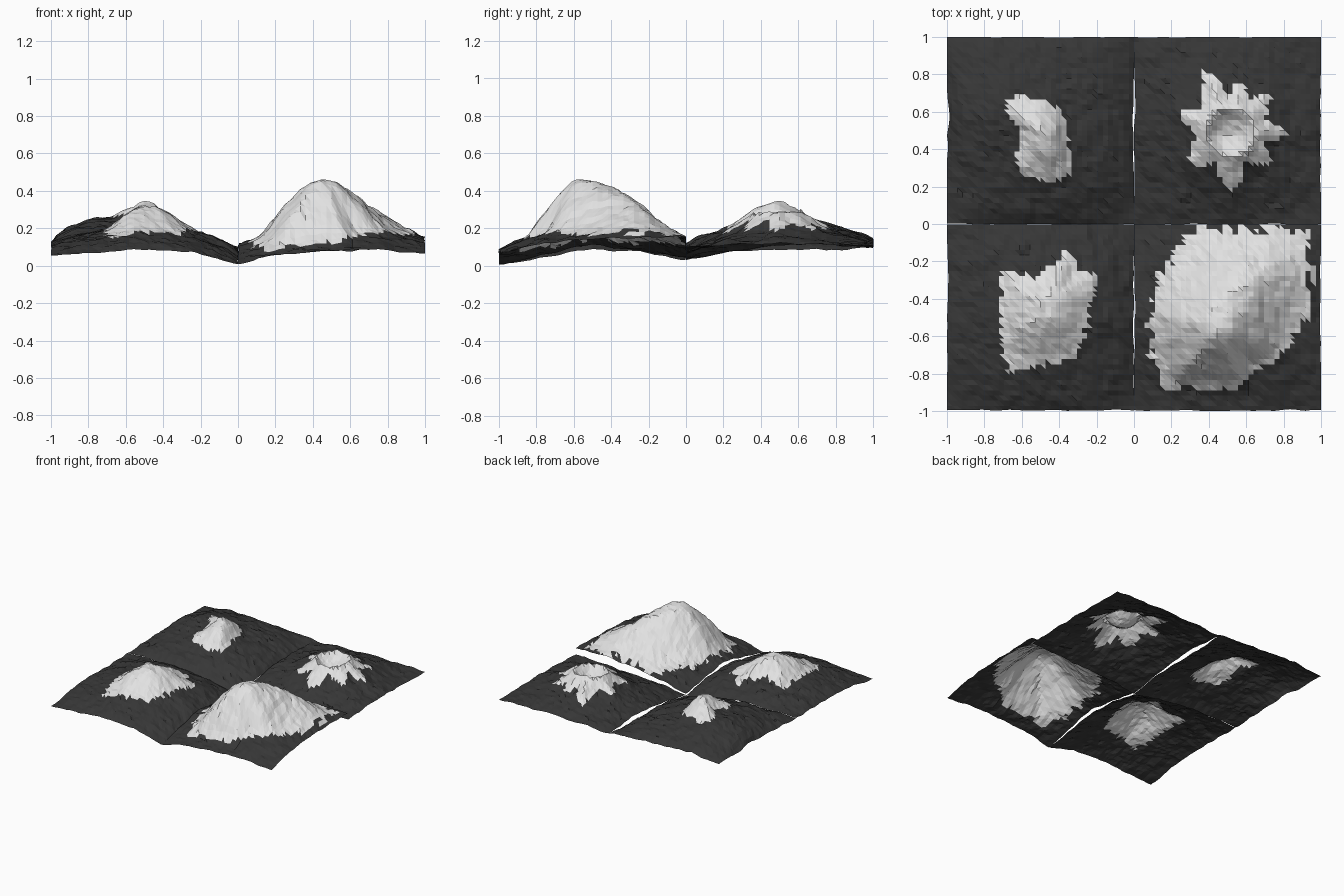
import bpy, math
from mathutils import noise, Vector

if "Cube" in bpy.data.objects:
    bpy.data.objects.remove(bpy.data.objects["Cube"])

N = 36  # cells per tile side


def material(name, v):
    m = bpy.data.materials.new(name)
    m.diffuse_color = (v, v, v, 1)
    m.use_nodes = True
    m.node_tree.nodes["Principled BSDF"].inputs["Base Color"].default_value = m.diffuse_color
    return m


ROCK = material("dark rock", 0.038)
SNOW = material("pale snow", 0.76)


def outline(pairs, ang):
    """Snow outline radius at an angle, interpolated round the circle."""
    ang %= 360
    loop = pairs + [(pairs[0][0] + 360, pairs[0][1])]
    for (a0, r0), (a1, r1) in zip(loop, loop[1:]):
        if a0 <= ang <= a1:
            return r0 + (r1 - r0) * (ang - a0) / (a1 - a0)
    return loop[0][1]


def edge(vals, t):
    """Smooth interpolation along five edge heights."""
    f = min(max(t, 0), 1) * 4
    i = min(int(f), 3)
    s = f - i
    s = s * s * (3 - 2 * s) * 0.5 + s * 0.5
    return vals[i] + (vals[i + 1] - vals[i]) * s


def rough(x, y, scale):
    return noise.noise(Vector((x * scale, y * scale, 3.7)))


def tile(name, x0, y0, south, north, west, east, centre, pairs, hill, cone,
         reach=1.15, widest=9, shoulder=None, crater=False):
    cx, cy = centre

    def polar(x, y):
        d = math.hypot(x - cx, y - cy)
        return d, outline(pairs, math.degrees(math.atan2(y - cy, x - cx)))

    def height(x, y):
        u, v = x - x0, y - y0
        # blend of the four edge profiles
        base = ((1 - v) * edge(south, u) + v * edge(north, u)
                + (1 - u) * edge(west, v) + u * edge(east, v)
                - (1 - u) * (1 - v) * south[0] - u * (1 - v) * south[4]
                - (1 - u) * v * north[0] - u * v * north[4])
        m = max(0, 16 * u * v * (1 - u) * (1 - v))
        d, r = polar(x, y)
        if crater:
            if d < 0.13:
                g = 0.5 + 0.5 * (d / 0.13) ** 2
            else:
                g = math.exp(-(d - 0.13) / 0.13)
                g += (r - 0.22) * 1.6 * math.exp(-((d - 0.24) / 0.09) ** 2)
        else:
            rho = min(d / min(r, widest) / reach, 1)
            g = 0.5 + 0.5 * math.cos(math.pi * rho)
        z = cone * g
        if shoulder:
            sx, sy, amp, rx, ry = shoulder
            z += amp * math.exp(-((x - sx) / rx) ** 2 - ((y - sy) / ry) ** 2)
        z = base + hill * m ** 0.7 + z * min(1, m * 5)
        z += 0.012 * rough(x, y, 9) + 0.014 * rough(x, y, 22) * min(1, m * 4 + 0.4)
        return max(z, 0.0)

    # height-field grid with slightly ragged rims
    verts, faces, snow = [], [], []
    for j in range(N + 1):
        for i in range(N + 1):
            u, v = i / N, j / N
            x, y = x0 + u, y0 + v
            z = height(x, y)
            wob = abs(rough(x + 5, y + x0, 6))
            x += wob * 0.02 * 16 * (v * (1 - v)) ** 2 * ((i == 0) - (i == N))
            y += wob * ((0.018 if y0 < 0 else 0.003) * (j == 0) - 0.005 * (j == N))
            verts.append((x, y, z))
    for j in range(N):
        for i in range(N):
            a = j * (N + 1) + i
            b, c, e = a + 1, a + N + 2, a + N + 1
            faces += [(a, b, e), (b, c, e)]
    for f in faces:
        x = sum(verts[k][0] for k in f) / 3
        y = sum(verts[k][1] for k in f) / 3
        d, r = polar(x, y)
        snow.append(int(d < r * (1 + 0.12 * rough(x, y, 25))))
    me = bpy.data.meshes.new(name)
    me.from_pydata(verts, [], faces)
    me.materials.append(ROCK)
    me.materials.append(SNOW)
    for p, s in zip(me.polygons, snow):
        p.material_index = s
    ob = bpy.data.objects.new(name, me)
    bpy.context.collection.objects.link(ob)


# low ridge, front left
tile("ridge_tile", -1, -1,
     (.05, .07, .09, .07, .01), (.11, .12, .12, .09, .03),
     (.05, .09, .11, .11, .11), (.01, .045, .085, .08, .03),
     (-.48, -.45),
     [(0, .24), (34, .33), (50, .28), (67, .35), (82, .22), (100, .17),
      (122, .20), (137, .30), (160, .24), (180, .23), (210, .27), (240, .37),
      (270, .30), (300, .30), (330, .25)],
     hill=.06, cone=.108, reach=1.2, widest=.32)

# big mountain with a shoulder ridge, front right
tile("mountain_tile", 0, -1,
     (.01, .06, .08, .09, .06), (.045, .10, .14, .155, .15),
     (.01, .06, .11, .085, .045), (.06, .12, .15, .15, .15),
     (.44, -.58),
     [(0, .43), (12, .51), (30, .57), (48, .73), (58, .65), (75, .57),
      (90, .56), (105, .56), (120, .48), (150, .39), (180, .35), (210, .37),
      (228, .40), (245, .32), (270, .30), (295, .32), (320, .29), (340, .36)],
     hill=.02, cone=.275, widest=.38, shoulder=(.63, -.28, .145, .23, .17))

# broad hill with a small cap, back left
tile("hill_tile", -1, 0,
     (.11, .12, .11, .08, .03), (.11, .14, .13, .12, .10),
     (.11, .12, .13, .12, .11), (.03, .075, .085, .085, .10),
     (-.48, .48),
     [(0, .12), (45, .14), (75, .17), (100, .20), (140, .27), (165, .14),
      (200, .13), (240, .25), (270, .25), (300, .25), (330, .15)],
     hill=.085, cone=.11, reach=1.3, shoulder=(-.78, .62, .04, .2, .2))

# volcano with crater and radial snow streaks, back right
tile("volcano_tile", 0, 0,
     (.035, .07, .08, .09, .10), (.10, .11, .12, .12, .11),
     (.035, .075, .11, .115, .10), (.10, .12, .12, .11, .11),
     (.52, .49),
     [(0, .31), (20, .18), (45, .29), (60, .19), (78, .28), (95, .2),
      (114, .37), (135, .19), (160, .30), (185, .18), (218, .29),
      (245, .18), (270, .32), (295, .18), (325, .27), (342, .18)],
     hill=.01, cone=.16, crater=True)
